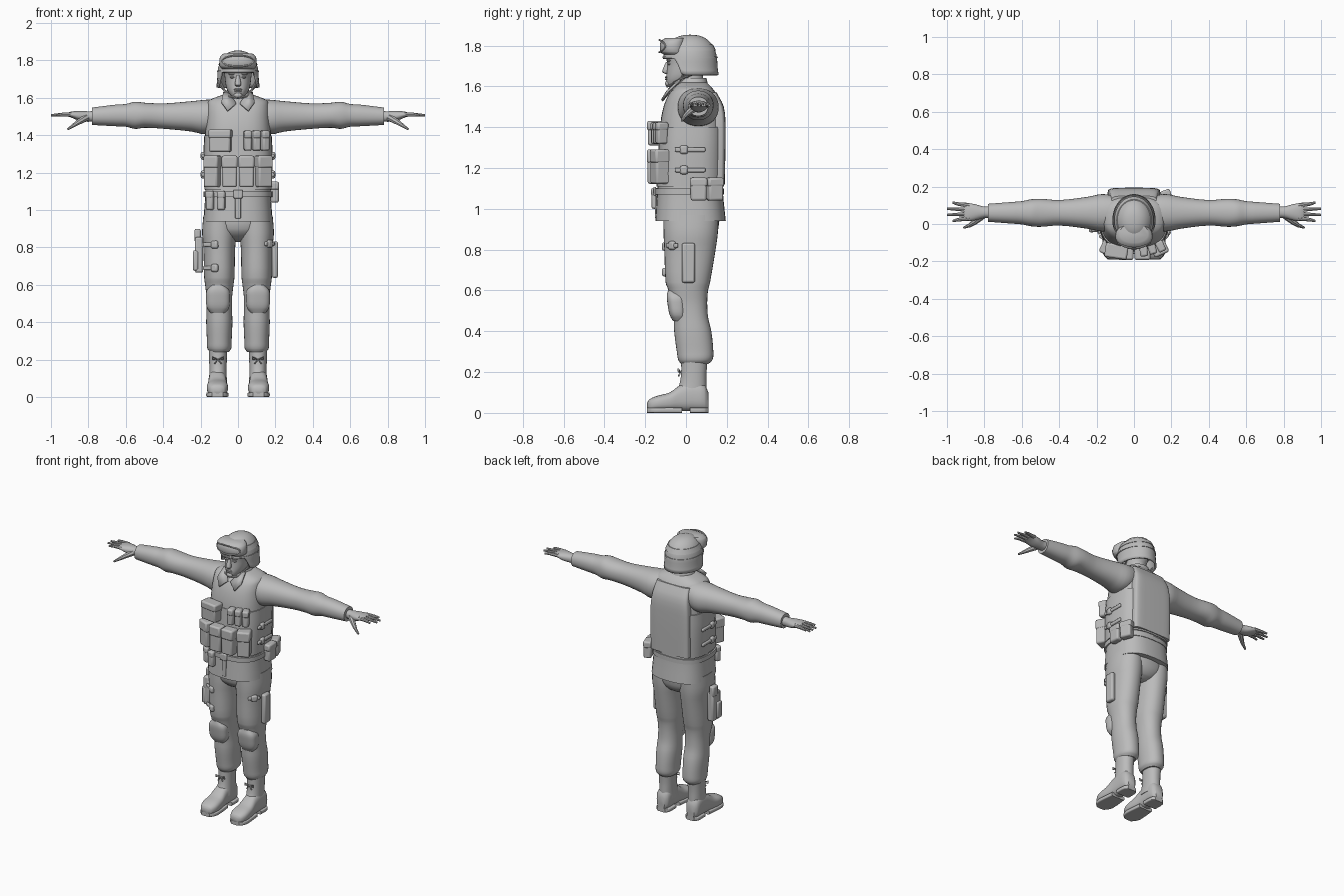
import bpy, bmesh, math
from mathutils import Matrix

cube = bpy.data.objects.get("Cube")
if cube:
    bpy.data.objects.remove(cube, do_unlink=True)

grey = bpy.data.materials.new("plain_grey")
grey.use_nodes = True
grey.diffuse_color = (.5, .5, .5, 1)
for node in grey.node_tree.nodes:
    if node.type == 'BSDF_PRINCIPLED':
        node.inputs["Base Color"].default_value = grey.diffuse_color
parts = []


def finish(name, bm):
    bmesh.ops.remove_doubles(bm, verts=bm.verts, dist=.0002)
    bmesh.ops.recalc_face_normals(bm, faces=bm.faces)
    mesh = bpy.data.meshes.new(name)
    bm.to_mesh(mesh)
    bm.free()
    mesh.materials.append(grey)
    obj = bpy.data.objects.new(name, mesh)
    bpy.context.collection.objects.link(obj)
    parts.append(obj)
    return obj


def slope(rings, index, column):
    before = rings[max(index - 1, 0)]
    after = rings[min(index + 1, len(rings) - 1)]
    return (after[column] - before[column]) / (after[0] - before[0])


def refine(rings, steps=3):
    # smooth in-between rings from neighbouring slopes
    for i, (start, end) in enumerate(zip(rings, rings[1:])):
        gap = end[0] - start[0]
        for step in range(steps):
            u = step / steps
            ease = u * u * (3 - 2 * u)
            ring = [start[0] + gap * u]
            for k in range(1, len(start)):
                swing = (1 - u) * slope(rings, i, k) - u * slope(rings, i + 1, k)
                ring.append(start[k] * (1 - ease) + end[k] * ease + gap * u * (1 - u) * swing)
            yield ring
    yield rings[-1]


def bridge(bm, loops):
    for lower, upper in zip(loops, loops[1:]):
        for i in range(len(lower)):
            bm.faces.new((lower[i - 1], lower[i], upper[i], upper[i - 1]))


def loft(name, axis, rings, power=2.2, centre=0, side=1, count=32):
    # ring = position on the axis, half width about the centre, low and high bounds
    bm = bmesh.new()
    loops = []
    for t, half, low, high in refine(rings):
        loop = []
        for i in range(count):
            angle = math.tau * i / count
            c, s = math.cos(angle), math.sin(angle)
            u = centre + half * math.copysign(abs(c) ** (2 / power), c)
            v = (low + high) / 2 + (high - low) / 2 * math.copysign(abs(s) ** (2 / power), s)
            x, y, z = {'x': (t, u, v), 'y': (u, t, v), 'z': (u, v, t)}[axis]
            loop.append(bm.verts.new((x * side, y, z)))
        loops.append(loop)
    bridge(bm, loops)
    bm.faces.new(loops[0])
    bm.faces.new(loops[-1])
    return finish(name, bm)


def box(name, centre, size, turn=0, bevel=.01):
    bm = bmesh.new()
    bmesh.ops.create_cube(bm, size=1, matrix=Matrix.Translation(centre)
                          @ Matrix.Rotation(turn, 4, 'Z') @ Matrix.Diagonal((*size, 1)))
    modifier = finish(name, bm).modifiers.new("soft_edges", 'BEVEL')
    modifier.width, modifier.segments = min(bevel, min(size) * .4), 2


def pouch(name, centre, size, turn=0):
    # bag with an overlapping flap on top
    x, y, z = centre
    width, depth, height = size
    box(name, centre, size, turn)
    box(name + "_flap", (x, y, z + height * .32),
        (width * 1.06, depth * 1.1, height * .4), turn)


def strap(name, centre, length, turn, buckle_offset=0):
    # webbing strip with a raised buckle
    x, y, z = centre
    box(name, centre, (length, .015, .022), turn)
    box(name + "_buckle", (x + buckle_offset * math.cos(turn), y + buckle_offset * math.sin(turn), z),
        (.04, .025, .042), turn)


def tube(name, points, start, end, side=1):
    curve = bpy.data.curves.new(name, 'CURVE')
    curve.dimensions = '3D'
    curve.bevel_depth, curve.bevel_resolution, curve.use_fill_caps = 1, 2, True
    spline = curve.splines.new('POLY')
    spline.points.add(len(points) - 1)
    for i, (x, y, z) in enumerate(points):
        spline.points[i].co = (x * side, y, z, 1)
        spline.points[i].radius = start + (end - start) * i / (len(points) - 1)
    helper = bpy.data.objects.new(name, curve)
    bpy.context.collection.objects.link(helper)
    bpy.context.view_layer.update()
    bm = bmesh.new()
    bm.from_mesh(helper.to_mesh())
    bpy.data.objects.remove(helper, do_unlink=True)
    finish(name, bm)


def ball(name, centre, size):
    bm = bmesh.new()
    bmesh.ops.create_uvsphere(bm, u_segments=16, v_segments=10, radius=1,
                              matrix=Matrix.Translation(centre) @ Matrix.Diagonal((*size, 1)))
    finish(name, bm)


# torso, jacket, vest and hips
loft("jacket", 'z', [(.94, .185, -.15, .195), (1.1, .175, -.14, .18), (1.3, .18, -.13, .183),
                     (1.42, .175, -.125, .183), (1.5, .17, -.11, .175), (1.56, .165, -.085, .15),
                     (1.59, .15, -.06, .13), (1.62, .07, -.03, .1)], power=2.7)
loft("vest", 'z', [(1.11, .18, -.145, .185), (1.3, .185, -.135, .188), (1.4, .18, -.13, .188)], power=2.9)
loft("back_panel", 'z', [(1.12, .14, .12, .19), (1.4, .14, .12, .194), (1.5, .13, .11, .185),
                         (1.57, .12, .08, .15)], power=5)
loft("belt", 'z', [(1.07, .184, -.153, .186), (1.1, .184, -.153, .186)], power=2.7)
box("belt_buckle", (0, -.153, 1.085), (.05, .015, .045))
box("jacket_placket", (0, -.148, 1.01), (.03, .01, .11))
loft("hips", 'z', [(.83, .04, 0, .09), (.85, .1, -.06, .13), (.9, .17, -.105, .158), (1, .175, -.11, .165)])

# neck, collar and face
loft("neck", 'z', [(1.56, .06, -.04, .09), (1.7, .055, -.05, .08)])
loft("collar", 'z', [(1.58, .09, -.055, .115), (1.64, .066, -.03, .1)])
loft("head", 'z', [(1.6, .025, -.09, -.04), (1.63, .052, -.097, .06), (1.66, .064, -.095, .08),
                   (1.71, .071, -.092, .1), (1.75, .074, -.097, .11), (1.8, .06, -.07, .09)])
loft("nose", 'z', [(1.66, .01, -.1, -.08), (1.67, .017, -.117, -.08), (1.72, .008, -.098, -.08)])
ball("chin", (0, -.09, 1.614), (.022, .013, .014))
for name, z in (("upper_lip", 1.645), ("lower_lip", 1.635)):
    ball(name, (0, -.096, z), (.022, .007, .005))

# helmet shell, its rim raised over the face
brim, crown, width, depth, middle = 1.7, 1.853, .111, .134, .02


def dome(z):
    rise = max(0, (z - brim) / (crown - brim))
    return max(0, 1 - rise ** 2.4) ** .42


bm = bmesh.new()
loops = []
for step in range(15):
    loop = []
    for i in range(40):
        c, s = math.cos(math.tau * i / 40), math.sin(math.tau * i / 40)
        blend = max(0, min(1, (-s - .25) * 3))
        rim = brim - .045 + .08 * blend * blend * (3 - 2 * blend)
        z = rim + (crown - rim) * math.sin(step / 14 * math.pi / 2)
        scale = dome(z) + max(0, brim - z)
        loop.append(bm.verts.new((c * width * scale, middle + s * depth * scale, z)))
    loops.append(loop)
bridge(bm, loops)
shell = finish("helmet", bm).modifiers.new("thickness", 'SOLIDIFY')
shell.thickness = .012


def band(name, low, high):
    rings = []
    for z in (low, high):
        grow = dome(z) + .03
        rings.append((z, width * grow, middle - depth * grow, middle + depth * grow))
    loft(name, 'z', rings, power=2)


band("goggle_strap", 1.775, 1.805)
band("helmet_seam", 1.738, 1.746)
loft("goggles", 'z', [(1.755, .085, -.11, 0), (1.77, .098, -.126, 0), (1.82, .096, -.124, 0),
                      (1.838, .075, -.1, 0)], power=2.3)
outline = []
for i in range(33):
    x = .085 * math.cos(math.tau * i / 32)
    outline.append((x, 4 * x * x - .13, 1.797 + .03 * math.sin(math.tau * i / 32)))
tube("goggle_frame", outline, .005, .005)

for side, tag in ((1, "left_"), (-1, "right_")):
    # arm and hand
    loft(tag + "sleeve", 'x', [(.1, .09, 1.43, 1.592), (.17, .1, 1.405, 1.59), (.25, .085, 1.42, 1.582),
                               (.4, .068, 1.435, 1.57), (.5, .075, 1.44, 1.574), (.55, .072, 1.434, 1.579),
                               (.6, .062, 1.446, 1.567), (.65, .058, 1.448, 1.564), (.78, .048, 1.455, 1.548)],
         centre=.06, side=side)
    loft(tag + "palm", 'x', [(.76, .032, 1.476, 1.53), (.8, .03, 1.472, 1.528), (.85, .043, 1.478, 1.53),
                             (.89, .047, 1.494, 1.527), (.91, .042, 1.5, 1.52)], centre=.063, side=side)
    for i in range(4):
        offset = i - 1.5
        y, tip = .065 + .023 * offset, 1.015 - .03 * abs(offset)
        tube(tag + "finger", [(.88, y, 1.511), (.94, y + .005 * offset, 1.511),
                              (tip, y + .01 * offset, 1.507)], .013, .006, side)
    tube(tag + "thumb", [(.81, .045, 1.495), (.85, .012, 1.472), (.88, -.008, 1.452),
                         (.91, -.02, 1.432)], .02, .006, side)

    # trouser leg, knee pad and boot
    loft(tag + "trouser_leg", 'z', [(.24, .05, -.025, .11), (.26, .064, -.038, .13), (.3, .066, -.045, .134),
                                    (.4, .07, -.058, .124), (.47, .068, -.06, .108), (.54, .069, -.074, .104),
                                    (.6, .076, -.086, .108), (.64, .081, -.1, .118), (.8, .085, -.106, .145),
                                    (.88, .092, -.11, .156), (.97, .085, -.11, .16)], centre=.1, side=side)
    loft(tag + "knee_pad", 'z', [(.45, .04, -.064, 0), (.48, .06, -.08, 0), (.53, .064, -.09, 0),
                                 (.57, .06, -.094, 0), (.6, .035, -.088, 0)], power=2.8, centre=.107, side=side)
    loft(tag + "boot_shaft", 'z', [(.08, .048, -.06, .1), (.13, .046, -.035, .1), (.19, .047, -.024, .1),
                                   (.27, .05, -.024, .107)], centre=.107, side=side)
    loft(tag + "boot_foot", 'y', [(-.19, .02, .02, .05), (-.18, .04, .01, .066), (-.14, .056, .01, .084),
                                  (-.08, .054, .01, .1), (-.03, .048, .01, .135), (.03, .047, .01, .155),
                                  (.09, .044, .01, .14), (.11, .026, .01, .1)],
         power=2.6, centre=.11, side=side)
    loft(tag + "sole", 'y', [(-.19, .03, 0, .026), (-.17, .05, 0, .026), (-.13, .06, 0, .026),
                             (-.02, .05, 0, .026)], power=6, centre=.11, side=side)
    loft(tag + "heel", 'y', [(.02, .05, 0, .026), (.09, .048, 0, .026), (.11, .03, 0, .026)],
         power=6, centre=.108, side=side)
    for lobe in (-1, 1):
        tube(tag + "lace_bow", [(.107, -.028, .2), (.107 + lobe * .03, -.038, .215),
                                (.107 + lobe * .03, -.036, .2), (.107, -.028, .2),
                                (.107 + lobe * .018, -.036, .18)], .004, .004, side)

    # eyes, brows and chin strap
    ball(tag + "eye", (side * .03, -.082, 1.71), (.014, .01, .006))
    ball(tag + "brow", (side * .03, -.083, 1.727), (.022, .012, .006))
    tube(tag + "chin_strap", [(.098, 0, 1.69), (.072, -.02, 1.64), (.045, -.07, 1.607),
                              (0, -.092, 1.6)], .006, .006, side)
    tube(tag + "rear_strap", [(.1, .06, 1.67), (.072, -.02, 1.64)], .006, .006, side)

    # collar wing
    bm = bmesh.new()
    bm.faces.new([bm.verts.new((side * x, y, z)) for x, y, z in (
        (.01, -.094, 1.57), (.056, -.118, 1.53), (.088, -.09, 1.575),
        (.078, -.03, 1.63), (.045, -.055, 1.62))])
    wing = finish(tag + "collar_wing", bm).modifiers.new("thickness", 'SOLIDIFY')
    wing.thickness, wing.offset = .012, 0

    # mirrored vest gear
    pouch(tag + "inner_pouch", (side * .045, -.148, 1.205), (.08, .08, .165))
    pouch(tag + "outer_pouch", (side * .133, -.124, 1.205), (.08, .08, .165), side * .42)
    for z in (1.19, 1.29):
        strap(tag + "side_strap", (side * .187, .02, z), .15, math.pi / 2, -.03)

# chest, belt and hip pouches
pouch("radio_pouch", (-.094, -.145, 1.37), (.115, .07, .118), -.15)
for i in range(3):
    pouch("magazine_pouch", (.052 + i * .045, -.143 + i * .012, 1.37), (.04, .055, .105), .12 + i * .16)
pouch("outer_belt_pouch", (-.15, -.115, 1.05), (.042, .035, .1), -.4)
pouch("inner_belt_pouch", (-.09, -.15, 1.05), (.042, .035, .1), -.15)
pouch("front_hip_pouch", (.196, .062, 1.095), (.045, .078, .11))
pouch("rear_hip_pouch", (.178, .142, 1.095), (.05, .075, .11), .35)

# thigh gear
box("thigh_sheath", (.198, .012, .735), (.032, .064, .195))
box("holster", (-.208, 0, .76), (.044, .085, .19))
box("holster_grip", (-.216, .015, .865), (.034, .055, .07))
box("holster_pocket", (-.226, -.02, .73), (.03, .05, .11))
for z in (.69, .815):
    strap("right_thigh_strap", (-.15, -.085, z), .085, -.55, .03)
strap("left_thigh_strap", (.168, -.068, .82), .075, .8)

# smooth shading with crisp edges
bpy.ops.object.select_all(action='DESELECT')
for obj in parts:
    obj.select_set(True)
bpy.context.view_layer.objects.active = parts[0]
bpy.ops.object.shade_smooth_by_angle(angle=math.radians(40))
